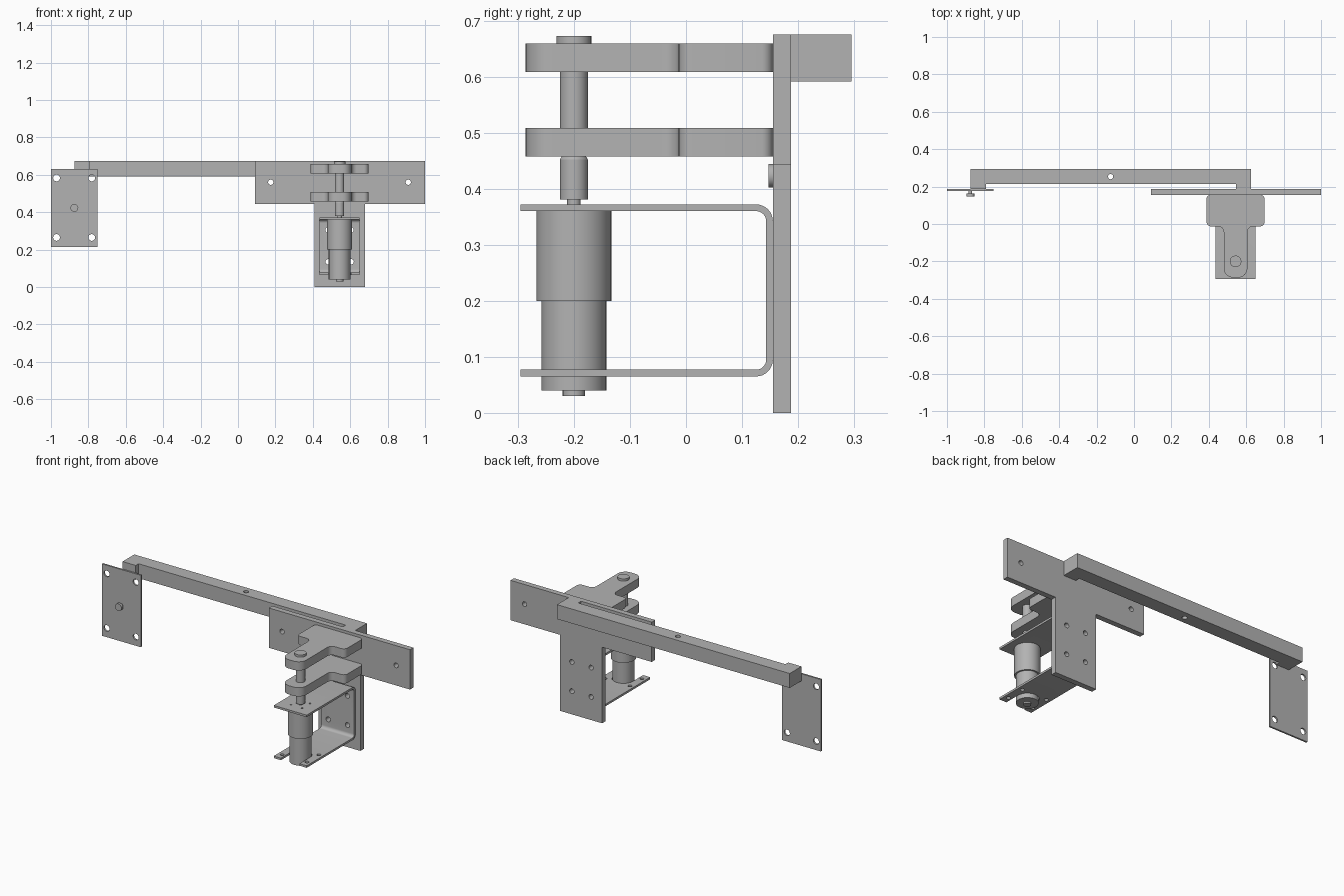
import bpy, bmesh, math
from mathutils import Matrix, Vector

cube = bpy.data.objects.get("Cube")
if cube:
    bpy.data.objects.remove(cube, do_unlink=True)

steel = bpy.data.materials.new("grey_steel")
steel.use_nodes = True
GREY = (0.45, 0.45, 0.45, 1)
steel.diffuse_color = GREY
steel.node_tree.nodes["Principled BSDF"].inputs["Base Color"].default_value = GREY

# Local outline plane and thickness direction for each extrusion axis
AXES = {
    "X": Matrix(((0, 0, 1), (1, 0, 0), (0, 1, 0))),
    "Y": Matrix(((1, 0, 0), (0, 0, -1), (0, 1, 0))),
    "Z": Matrix.Identity(3),
}
parts = []


def add_object(name, mesh):
    obj = bpy.data.objects.new(name, mesh)
    bpy.context.collection.objects.link(obj)
    mesh.materials.clear()
    mesh.materials.append(steel)
    parts.append(obj)
    return obj


def circle(x, y, r, n=24):
    return [(x + r * math.cos(i * math.tau / n), y + r * math.sin(i * math.tau / n)) for i in range(n)]


def rect(x0, x1, y0, y1):
    return [(x0, y0), (x1, y0), (x1, y1), (x0, y1)]


def fillet(corners, steps=8):
    """Outline from (x, y, radius) corners."""
    out = []
    for i, (x, y, r) in enumerate(corners):
        p = Vector((x, y))
        if r == 0:
            out.append((x, y))
            continue
        u = (Vector(corners[i - 1][:2]) - p).normalized()
        v = (Vector(corners[(i + 1) % len(corners)][:2]) - p).normalized()
        half = u.angle(v) / 2
        c = p + (u + v).normalized() * r / math.sin(half)
        s = p + u * r / math.tan(half) - c
        e = p + v * r / math.tan(half) - c
        a = math.atan2(s.y, s.x)
        sweep = (math.atan2(e.y, e.x) - a + math.pi) % math.tau - math.pi
        for k in range(steps + 1):
            t = a + sweep * k / steps
            out.append((c.x + r * math.cos(t), c.y + r * math.sin(t)))
    return out


def plate(name, axis, lo, hi, outline, holes=()):
    """Flat outline with holes, extruded from lo to hi along an axis."""
    curve = bpy.data.curves.new(name, "CURVE")
    curve.dimensions = "2D"
    curve.fill_mode = "BOTH"
    curve.extrude = (hi - lo) / 2
    for loop in [outline, *holes]:
        spline = curve.splines.new("POLY")
        spline.points.add(len(loop) - 1)
        for point, (x, y) in zip(spline.points, loop):
            point.co = (x, y, 0, 1)
        spline.use_cyclic_u = True
    temp = bpy.data.objects.new(name, curve)
    bpy.context.collection.objects.link(temp)
    deps = bpy.context.evaluated_depsgraph_get()
    mesh = bpy.data.meshes.new_from_object(temp.evaluated_get(deps))
    bpy.data.objects.remove(temp)
    move = AXES[axis].to_4x4()
    shift = Vector((0, 0, 0))
    shift["XYZ".index(axis)] = (lo + hi) / 2
    mesh.transform(Matrix.Translation(shift) @ move)
    bm = bmesh.new()
    bm.from_mesh(mesh)
    bmesh.ops.remove_doubles(bm, verts=bm.verts, dist=1e-5)
    bmesh.ops.recalc_face_normals(bm, faces=bm.faces)
    bm.to_mesh(mesh)
    bm.free()
    return add_object(name, mesh)


def lathe(name, profile, origin, axis="Z"):
    """Revolve an (r, height) profile about the axis through origin."""
    bm = bmesh.new()
    verts = [bm.verts.new((r, 0, h)) for r, h in profile]
    edges = [bm.edges.new(pair) for pair in zip(verts, verts[1:])]
    bmesh.ops.spin(bm, geom=verts + edges, cent=(0, 0, 0), axis=(0, 0, 1),
                   angle=math.tau, steps=40, use_duplicate=False)
    bmesh.ops.remove_doubles(bm, verts=bm.verts, dist=1e-5)
    bmesh.ops.recalc_face_normals(bm, faces=bm.faces)
    bmesh.ops.transform(bm, matrix=Matrix.Translation(origin) @ AXES[axis].to_4x4(), verts=bm.verts)
    mesh = bpy.data.meshes.new(name)
    bm.to_mesh(mesh)
    bm.free()
    return add_object(name, mesh)


def cut(target, cutters):
    for c in cutters:
        mod = target.modifiers.new("cut", "BOOLEAN")
        mod.operation, mod.solver, mod.object = "DIFFERENCE", "EXACT", c
    deps = bpy.context.evaluated_depsgraph_get()
    mesh = bpy.data.meshes.new_from_object(target.evaluated_get(deps))
    target.modifiers.clear()
    target.data = mesh
    for c in cutters:
        parts.remove(c)
        bpy.data.objects.remove(c)


CX, CY = 0.543, -0.2  # pivot axis
bolts = [(CX + sx * 0.062, z) for sx in (-1, 1) for z in (0.135, 0.305)]

# T-shaped mounting plate
plate("mounting_plate", "Y", 0.155, 0.187,
      [(0.41, 0), (0.68, 0), (0.68, 0.443), (1, 0.443), (1, 0.675), (0.09, 0.675), (0.09, 0.443), (0.41, 0.443)],
      [circle(x, z, 0.014) for x, z in bolts + [(0.175, 0.56), (0.91, 0.56)]])

# Long beam with a spacer foot at each end
plate("beam", "Z", 0.591, 0.675,
      [(-0.875, 0.187), (-0.79, 0.187), (-0.79, 0.213), (0.545, 0.213),
       (0.545, 0.187), (0.625, 0.187), (0.625, 0.295), (-0.875, 0.295)],
      [circle(-0.125, 0.253, 0.014)])

# End plate with its knob
plate("end_plate", "Y", 0.177, 0.187, rect(-1, -0.75, 0.213, 0.632),
      [circle(x, z, 0.018) for x in (-0.97, -0.782) for z in (0.265, 0.583)])
lathe("end_knob", [(0, 0), (0.01, 0), (0.01, 0.016), (0.021, 0.016), (0.021, 0.031), (0, 0.031)],
      (-0.875, 0.178, 0.423), "Y")

# Pair of hinge arms
half_arm = [(0.063, -0.286, 0.048), (0.063, -0.013, 0.03), (0.155, -0.013, 0.025), (0.155, 0.155, 0.02)]
arm = [(CX + x, y, r) for x, y, r in half_arm] + [(CX - x, y, r) for x, y, r in reversed(half_arm)]
for name, z in (("lower_arm", 0.457), ("upper_arm", 0.608)):
    plate(name, "Z", z, z + 0.051, fillet(arm))

# Bent bracket: U profile with drilled flanges and a slotted lower flange
F, B, T = -0.295, 0.155, 0.012
Z0, Z1 = 0.065, 0.372
bracket = plate("bracket", "X", CX - 0.106, CX + 0.106, fillet([
    (F, Z0, 0), (B, Z0, 0.03), (B, Z1, 0.03), (F, Z1, 0),
    (F, Z1 - T, 0), (B - T, Z1 - T, 0.018), (B - T, Z0 + T, 0.018), (F, Z0 + T, 0)]))
slot = fillet([(CX - 0.06, F - 0.1, 0), (CX + 0.06, F - 0.1, 0),
               (CX + 0.06, CY + 0.06, 0.059), (CX - 0.06, CY + 0.06, 0.059)])
cutters = [plate("slot_cutter", "Z", 0.05, 0.09, slot)]
for sx in (-1, 1):
    for y in (-0.255, -0.145):
        cutters.append(plate("foot_cutter", "Z", 0.05, 0.09, circle(CX + sx * 0.08, y, 0.011, 16)))
    for sy in (-1, 1):
        cutters.append(plate("screw_cutter", "Z", 0.35, 0.39,
                             circle(CX + sx * 0.036, CY + sy * 0.036, 0.006, 12)))
cutters += [plate("bolt_cutter", "Y", 0.13, 0.17, circle(x, z, 0.014)) for x, z in bolts]
cut(bracket, cutters)

# Drive body and pivot pin
lathe("drive_body", [(0, 0.03), (0.02, 0.03), (0.02, 0.04), (0.058, 0.04), (0.058, 0.2),
                     (0.067, 0.2), (0.067, 0.36), (0.012, 0.36), (0.012, 0.385), (0, 0.385)], (CX, CY, 0))
lathe("pivot_pin", [(0, 0.381), (0.025, 0.381), (0.025, 0.452), (0.022, 0.457), (0.022, 0.508),
                    (0.025, 0.508), (0.025, 0.64), (0.031, 0.64), (0.031, 0.672), (0, 0.672)], (CX, CY, 0))

# Smooth round walls, keep edges sharp
bpy.ops.object.select_all(action="DESELECT")
for obj in parts:
    obj.select_set(True)
bpy.context.view_layer.objects.active = parts[0]
bpy.ops.object.shade_smooth_by_angle(angle=math.radians(30))
